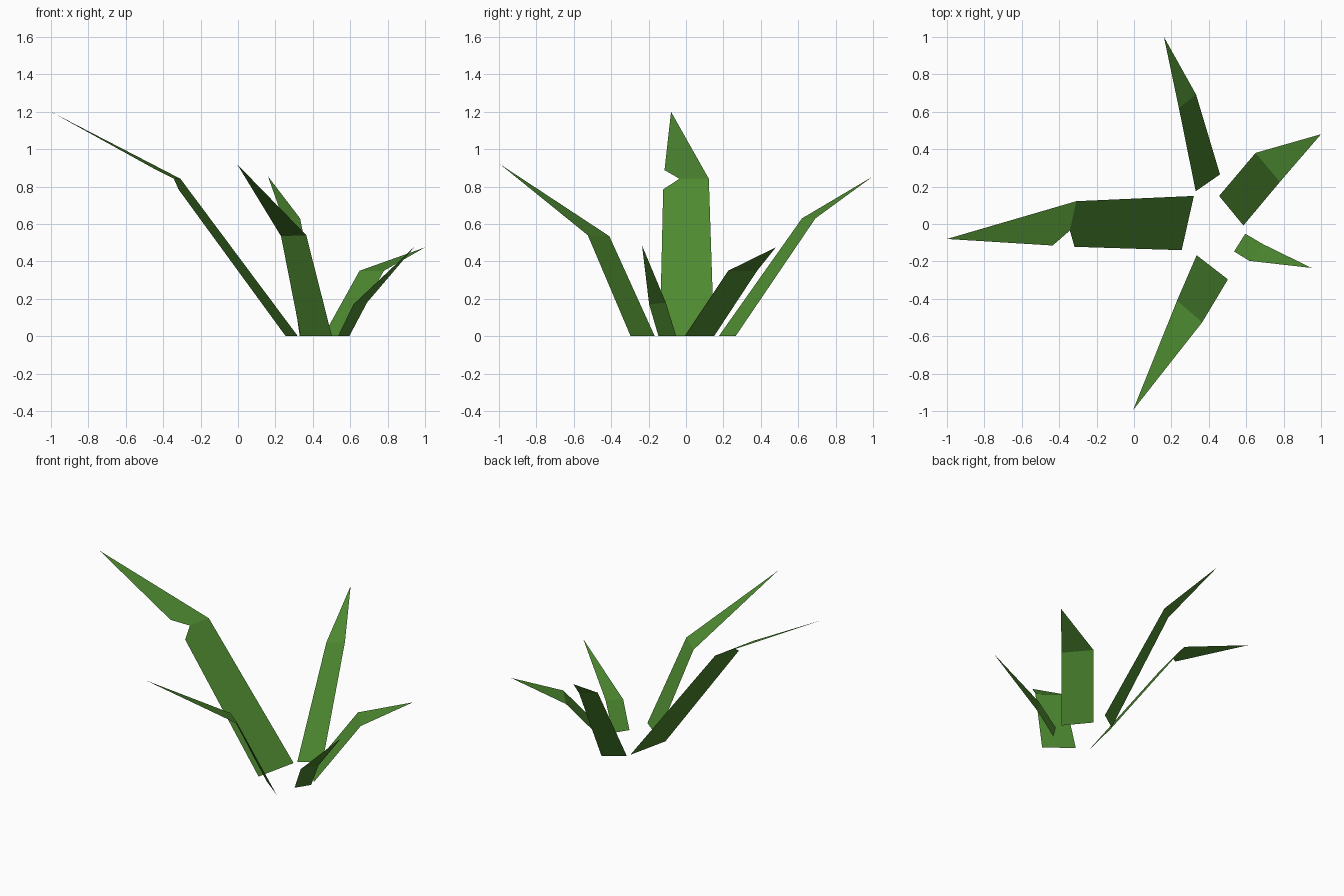
import bpy

green = bpy.data.materials.new("leaf green")
green.diffuse_color = (0.075, 0.25, 0.03, 1)


def leaf(name, base, bend, tip, notch=None):
    """Flat blade: a strip from base to bend, then a triangle to the tip."""
    verts = [*base, *bend, tip]
    faces = [(0, 1, 2, 3), (3, 2, 4)]
    if notch:  # torn edge at the bend: (inner point, start of the tip's edge)
        verts += notch
        faces = [(0, 1, 2, 5, 3), (3, 5, 6, 4)]
    mesh = bpy.data.meshes.new(name)
    mesh.from_pydata(verts, [], faces)
    mesh.materials.append(green)
    obj = bpy.data.objects.new(name, mesh)
    bpy.context.collection.objects.link(obj)
    return obj


# Each leaf: base edge, bend edge (same winding), tip
leaf("large_left_leaf", [(0.32, 0.15, 0), (0.255, -0.14, 0)],
     [(-0.318, -0.122, 0.785), (-0.308, 0.122, 0.842)], (-1, -0.08, 1.2),
     notch=[(-0.343, -0.035, 0.842), (-0.435, -0.115, 0.888)])
leaf("front_leaf", [(0.335, -0.167, 0), (0.502, -0.296, 0)],
     [(0.365, -0.525, 0.54), (0.23, -0.41, 0.535)], (-0.005, -0.995, 0.92))
leaf("back_leaf", [(0.46, 0.265, 0), (0.33, 0.175, 0)],
     [(0.24, 0.62, 0.63), (0.332, 0.692, 0.63)], (0.16, 1, 0.855))
leaf("right_leaf", [(0.585, -0.008, 0), (0.455, 0.15, 0)],
     [(0.65, 0.38, 0.35), (0.78, 0.225, 0.35)], (1, 0.48, 0.475))
leaf("small_right_leaf", [(0.535, -0.147, 0), (0.595, -0.052, 0)],
     [(0.69, -0.108, 0.18), (0.617, -0.197, 0.17)], (0.95, -0.235, 0.485))
